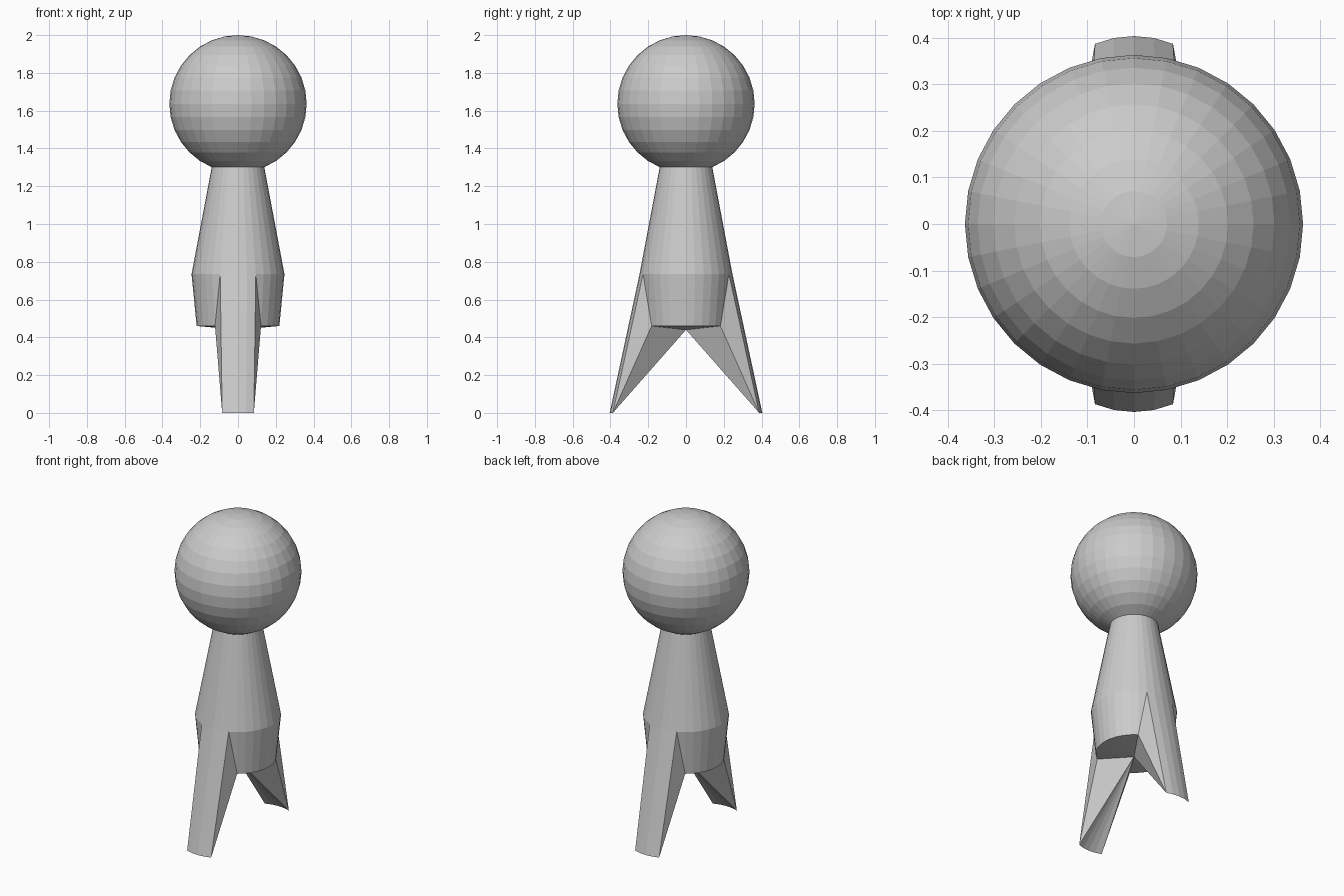
import bpy, bmesh, math

if "Cube" in bpy.data.objects:
    bpy.data.objects.remove(bpy.data.objects["Cube"])

SIDES = 32
HEAD_R, HEAD_Z = 0.3635, 1.6365

bm = bmesh.new()

# Head: sphere with the lowest rings removed to open the neck
bmesh.ops.create_uvsphere(bm, u_segments=SIDES, v_segments=16, radius=HEAD_R)
bmesh.ops.translate(bm, verts=bm.verts, vec=(0, 0, HEAD_Z))
bmesh.ops.delete(bm, geom=[v for v in bm.verts if v.co.z < 1.29], context='VERTS')


def extrude_ring(radius, z):
    """Extrude the open rim to a new ring of given radius and height."""
    rim = [e for e in bm.edges if e.is_boundary]
    new = bmesh.ops.extrude_edge_only(bm, edges=rim)['geom']
    ring = [g for g in new if isinstance(g, bmesh.types.BMVert)]
    for v in ring:
        a = math.atan2(v.co.y, v.co.x)
        v.co = (radius * math.cos(a), radius * math.sin(a), z)
    return ring


# Tapered torso and hips
extrude_ring(0.246, 0.735)
hem = extrude_ring(0.219, 0.46)

# Split the hip quads beside each leg so they fold along the right diagonal
step = 2 * math.pi / SIDES


def off_axis(v):
    """Steps around the ring away from the front/back direction."""
    return round(math.atan2(abs(v.co.x), abs(v.co.y)) / step)


for f in [f for f in bm.faces if max(v.co.z for v in f.verts) < 0.8]:
    if {off_axis(v) for v in f.verts} == {2, 3}:
        a = next(v for v in f.verts if v.co.z > 0.6 and off_axis(v) == 2)
        b = next(v for v in f.verts if v.co.z < 0.6 and off_axis(v) == 3)
        bmesh.utils.face_split(f, a, b)

# Legs: pull the front and back of the hem down and outwards
for v in [v for v in hem if off_axis(v) <= 2]:
    v.co.y += math.copysign(0.185, v.co.y)
    v.co.z = 0

# Underside: fan from the rim to a crotch point
crotch = bm.verts.new((0, 0, 0.44))
for e in [e for e in bm.edges if e.is_boundary]:
    bm.faces.new((*e.verts, crotch))

bmesh.ops.recalc_face_normals(bm, faces=bm.faces)
mesh = bpy.data.meshes.new("figure")
bm.to_mesh(mesh)
bm.free()
bpy.context.collection.objects.link(bpy.data.objects.new("figure", mesh))
